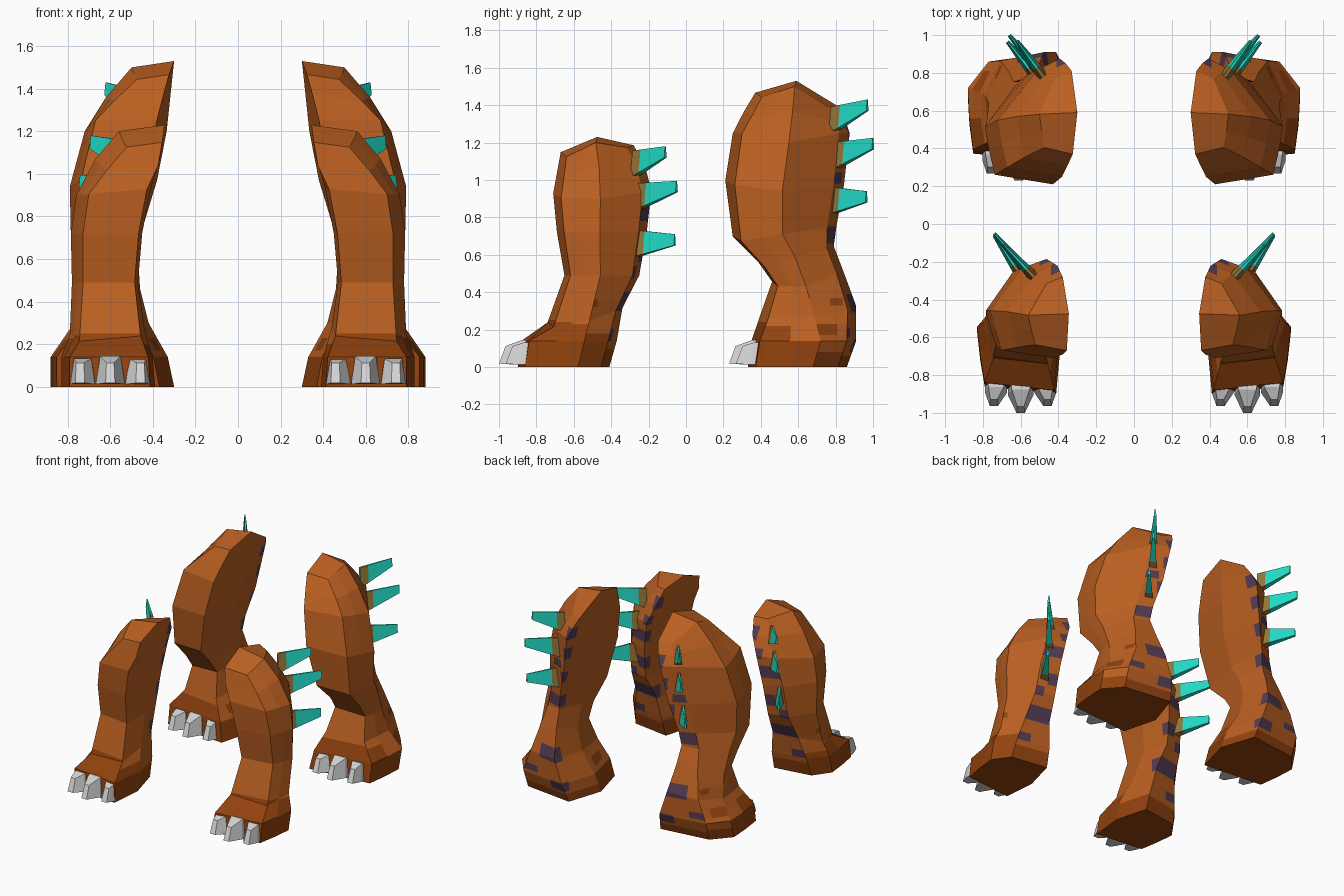
import bpy, bmesh
from mathutils import Vector

if "Cube" in bpy.data.objects:
    bpy.data.objects.remove(bpy.data.objects["Cube"])


def material(name, rgb):
    m = bpy.data.materials.new(name)
    lin = [((c / 255 + 0.055) / 1.055) ** 2.4 for c in rgb]
    m.diffuse_color = (*lin, 1)
    m.use_nodes = True
    m.node_tree.nodes["Principled BSDF"].inputs["Base Color"].default_value = m.diffuse_color
    return m


HIDE = material("orange_hide", (186, 95, 33))
FOOT = material("dark_orange_foot", (146, 66, 14))
SPOT = material("purple_spot", (84, 60, 82))
TEAL = material("teal_spike", (34, 216, 196))
OLIVE = material("olive_spike_root", (146, 118, 56))
CLAW = material("grey_claw", (212, 212, 212))


def finish(bm, name, mats):
    """Turn a bmesh into an object mirrored across x = 0."""
    bmesh.ops.recalc_face_normals(bm, faces=bm.faces[:])
    me = bpy.data.meshes.new(name)
    bm.to_mesh(me)
    bm.free()
    for m in mats:
        me.materials.append(m)
    ob = bpy.data.objects.new(name, me)
    bpy.context.collection.objects.link(ob)
    mod = ob.modifiers.new("mirror", 'MIRROR')
    mod.use_mirror_merge = False
    return ob


def loft(bm, rings):
    """Skin between vertex rings; returns (faces by side, vertex rings)."""
    vs = [[bm.verts.new(p) for p in r] for r in rings]
    n = len(vs[0])
    out = []
    for k, (a, b) in enumerate(zip(vs, vs[1:])):
        for i in range(n):
            j = (i + 1) % n
            out.append((k, i, bm.faces.new((a[i], a[j], b[j], b[i]))))
    return out, vs


def cut(bm, faces, co, no):
    geom = set(faces)
    for f in faces:
        geom.update(f.edges)
        geom.update(f.verts)
    bmesh.ops.bisect_plane(bm, geom=list(geom), dist=1e-5, plane_co=co, plane_no=no)


def leg(name, rows, fi, fo, foot_tops, spots, blobs):
    # Each row: z front, z middle, z back, y front, y back, x inner, x outer, back corner
    bm = bmesh.new()
    lay = bm.faces.layers.int.new("side")
    rings = []
    for k, (zf, zm, zb, yf, yb, xi, xo, c) in enumerate(rows):
        tilt = 0.03 if zf != zb else 0
        # The foot is squarer in front and widest further back
        square = (0.08, 0.08, 0.04)[k] if k < 3 else 0
        mid = (0.66, 0.66, 0.56)[k] if k < 3 else 0.48
        fu = fo[0] + square
        of = ((fu + 1) / 2 + 0.01, (fo[1] + mid) / 2)
        outline = [(*fi, zf), (fu, fo[1], zf), (*of, (zf + zm) / 2), (1, mid, zm),
                   (c, 0.91, zb), (0.15, 1, zb), (0, 0.5, zm)]
        rings.append([(xi + u * (xo - xi), yf + v * (yb - yf), z - tilt * u)
                      for u, v, z in outline])
    faces, vs = loft(bm, rings)
    for k, i, f in faces:
        f[lay] = i
    t = vs[-1]
    for idx in ((0, 1, 2, 3, 6), (6, 3, 4, 5)):
        bm.faces.new([t[i] for i in idx])[lay] = 9
    sole = bm.faces.new(vs[0][::-1])
    sole[lay] = 8
    sole.material_index = 1

    def side(s):
        return [f for f in bm.faces if f[lay] == s]

    def band(s, z0, z1):
        return [f for f in side(s) if z0 < f.calc_center_median().z < z1]

    # Dark foot colour with a different height on each side
    for i, h in enumerate(foot_tops):
        cut(bm, side(i), (0, 0, h), (0, 0, 1))
        for f in band(i, -1, h):
            f.material_index = 1

    # Dark blobs above the foot
    for s, z0, z1, y0, y1 in blobs:
        for z in (z0, z1):
            cut(bm, side(s), (0, 0, z), (0, 0, 1))
        for y in (y0, y1):
            cut(bm, band(s, z0, z1), (0, y, 0), (0, 1, 0))
        for f in band(s, z0, z1):
            if y0 < f.calc_center_median().y < y1:
                f.material_index = 1

    # Purple spots on the back: inner ones wrap round the corner
    for z0, z1, inner, x, y in spots:
        sides = (4, 5) if inner else (4,)
        for s in sides:
            for z in (z0, z1):
                cut(bm, side(s), (0, 0, z), (0, 0, 1))
        cut(bm, band(4, z0, z1), (x, 0, 0), (1, 0, 0))
        if inner:
            cut(bm, band(5, z0, z1), (0, y, 0), (0, 1, 0))
        for s in sides:
            for f in band(s, z0, z1):
                p = f.calc_center_median()
                if (s == 5 and p.y > y) or (s == 4 and (p.x < x) == inner):
                    f.material_index = 2
    return finish(bm, name, (HIDE, FOOT, SPOT))


def spike(name, base, tip):
    # Flat, blunt blade with a short olive root
    a, b = Vector(base), Vector(tip)
    up = Vector((0, 0, 1))
    side = (b - a).cross(up).normalized()
    rings = []
    for t in (0, 0.25, 1):
        c = a.lerp(b, t)
        h, w = 0.072 - 0.042 * t, 0.03 - 0.02 * t
        rings.append([c + up * h + side * w * 0.3, c - up * h + side * w,
                      c - up * h - side * w, c + up * h - side * w * 0.3])
    bm = bmesh.new()
    faces, vs = loft(bm, rings)
    for k, i, f in faces:
        f.material_index = 1 if k == 0 else 0
    bm.faces.new(vs[0])
    bm.faces.new(vs[-1])
    finish(bm, name, (TEAL, OLIVE))


def claw(name, x, y, length, lean, w, top):
    # Wedge with a chamfered top and a narrow tip
    bm = bmesh.new()
    rings = []
    for dy_low, dy_top, w_low, w_top, z0, z1, dx in (
            (0.05, 0.09, w, w * 0.85, 0.012, top - 0.01, 0),
            (-0.02, 0.01, w, w * 0.7, 0.012, top, 0),
            (-length, 0.035 - length, 0.022, 0.018, 0.018, 0.112, lean)):
        rings.append([(x + dx - w_low, y + dy_low, z0), (x + dx + w_low, y + dy_low, z0),
                      (x + dx + w_top, y + dy_top, z1), (x + dx - w_top, y + dy_top, z1)])
    faces, vs = loft(bm, rings)
    bm.faces.new(vs[0])
    bm.faces.new(vs[-1])
    finish(bm, name, (CLAW,))


# Front legs
leg("front_leg", [
    (0, 0, 0, -0.90, -0.41, 0.39, 0.83, 0.80),
    (0.14, 0.14, 0.14, -0.88, -0.37, 0.40, 0.83, 0.75),
    (0.24, 0.28, 0.32, -0.74, -0.34, 0.44, 0.79, 0.70),
    (0.49, 0.49, 0.49, -0.65, -0.25, 0.47, 0.78, 0.62),
    (0.72, 0.72, 0.72, -0.69, -0.21, 0.45, 0.785, 0.57),
    (0.93, 0.93, 0.95, -0.71, -0.185, 0.41, 0.76, 0.52),
    (1.04, 1.10, 1.08, -0.69, -0.22, 0.36, 0.67, 0.52),
    (1.15, 1.23, 1.19, -0.67, -0.28, 0.345, 0.56, 0.55)],
    (0.05, 0.0), (0.83, 0.08),
    (0.25, 0.24, 0.23, 0.18, 0.10, 0.12, 0.2),
    [(1.04, 1.13, True, 0.44, -0.29), (0.92, 0.99, True, 0.50, -0.24),
     (0.78, 0.87, True, 0.90, -0.25), (0.56, 0.65, True, 0.58, -0.28),
     (0.30, 0.40, True, 0.90, -0.38), (0.47, 0.54, False, 0.60, -0.3),
     (0.14, 0.20, False, 0.62, -0.4)],
    [(3, 0.32, 0.36, -0.55, -0.47)])

# Rear legs
leg("rear_leg", [
    (0, 0, 0, 0.33, 0.86, 0.30, 0.88, 0.80),
    (0.14, 0.14, 0.14, 0.35, 0.91, 0.33, 0.88, 0.80),
    (0.29, 0.30, 0.33, 0.40, 0.91, 0.42, 0.79, 0.78),
    (0.46, 0.46, 0.52, 0.46, 0.84, 0.46, 0.77, 0.65),
    (0.56, 0.62, 0.65, 0.39, 0.79, 0.47, 0.775, 0.55),
    (0.70, 0.74, 0.76, 0.25, 0.805, 0.45, 0.785, 0.48),
    (1.00, 0.97, 0.98, 0.21, 0.845, 0.38, 0.79, 0.45),
    (1.25, 1.20, 1.25, 0.25, 0.875, 0.335, 0.72, 0.45),
    (1.37, 1.39, 1.33, 0.31, 0.85, 0.315, 0.62, 0.48),
    (1.47, 1.53, 1.40, 0.37, 0.81, 0.30, 0.50, 0.6)],
    (0.12, 0.0), (0.87, 0.08),
    (0.24, 0.22, 0.14, 0.08, 0.06, 0.06, 0.14),
    [(1.23, 1.32, True, 0.41, 0.79), (1.07, 1.16, True, 0.44, 0.80),
     (0.87, 0.96, True, 0.48, 0.79), (0.66, 0.75, True, 0.90, 0.74),
     (0.98, 1.04, False, 0.47, 0.8), (0.29, 0.39, True, 0.62, 0.84),
     (0.08, 0.15, True, 0.52, 0.85), (0.16, 0.21, False, 0.64, 0.8)],
    [(3, 0.17, 0.23, 0.58, 0.81), (2, 0.18, 0.23, 0.43, 0.53),
     (3, 0.33, 0.37, 0.77, 0.84), (6, 0.17, 0.23, 0.45, 0.58)])

# Back spikes
for name, pairs in (
        ("front_spike", [((0.53, -0.28, 1.085), (0.69, -0.11, 1.15)),
                         ((0.56, -0.26, 0.91), (0.74, -0.05, 0.965)),
                         ((0.60, -0.27, 0.66), (0.74, -0.06, 0.68))]),
        ("rear_spike", [((0.48, 0.78, 1.32), (0.62, 0.97, 1.40)),
                        ((0.50, 0.80, 1.13), (0.66, 1.0, 1.195)),
                        ((0.52, 0.78, 0.89), (0.67, 0.965, 0.91))])):
    for n, (a, b) in enumerate(pairs, 1):
        spike(f"{name}_{n}", a, b)

# Toe claws: the middle one is the largest
for name, centre, y, gap in (("front_claw", 0.60, -0.885, 0.13),
                             ("rear_claw", 0.61, 0.345, 0.135)):
    for n in (-1, 0, 1):
        mid = n == 0
        claw(f"{name}_{n + 2}", centre + n * gap, y + (0 if mid else 0.012),
             0.115 if mid else 0.09, 0.012 * n,
             0.068 if mid else 0.058, 0.145 if mid else 0.132)
